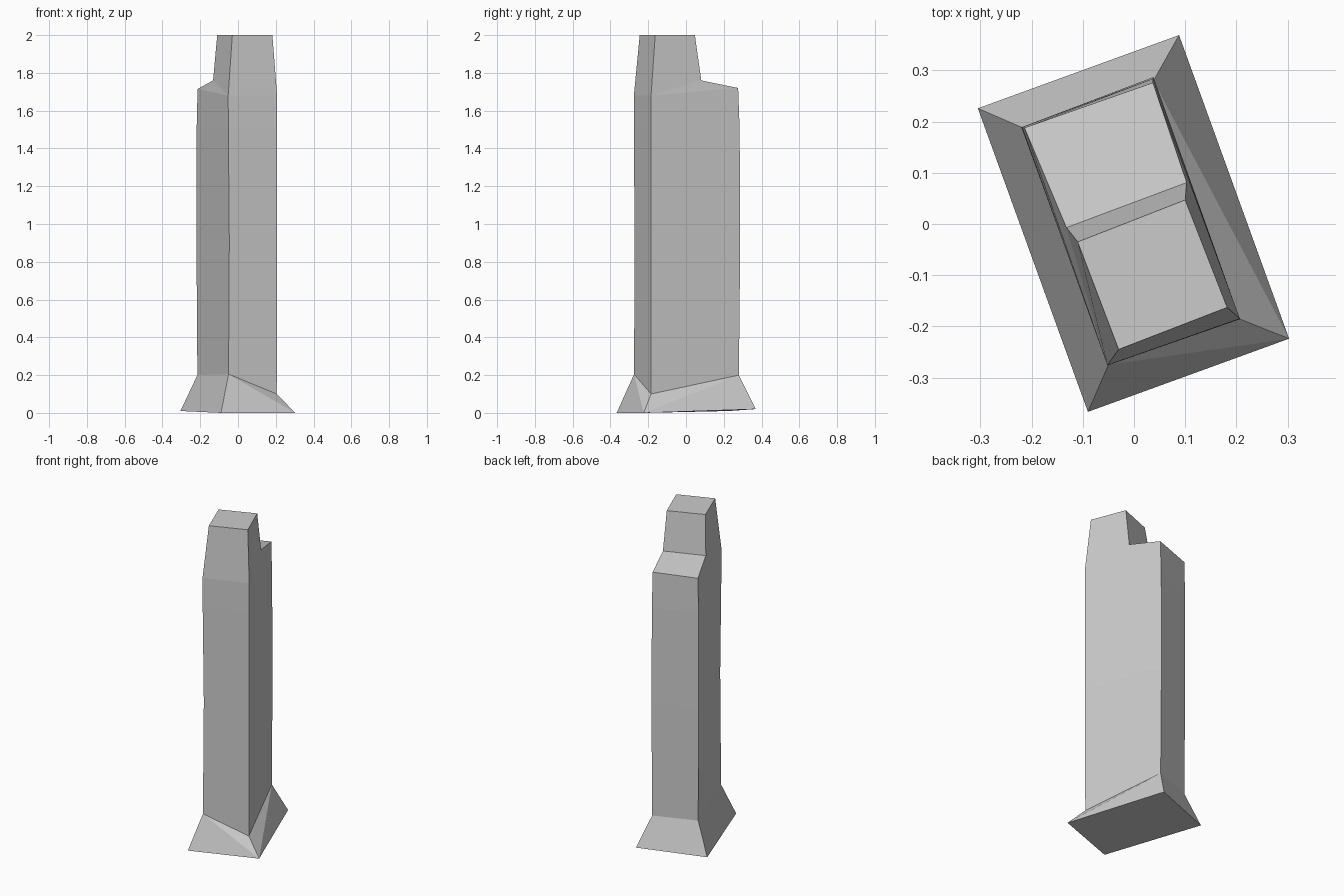
import bpy, bmesh

if "Cube" in bpy.data.objects:
    bpy.data.objects.remove(bpy.data.objects["Cube"])

# Corner order in every ring: front left, front right, back right, back left
base = [(-.09, -.367, 0), (.303, -.224, 0), (.088, .369, .02), (-.305, .226, .01)]
foot = [(-.05, -.275, .205), (.205, -.185, .10), (.038, .28, .2), (-.215, .187, .2)]
mid = [(-.046, -.272, .91), (.207, -.186, .9), (.038, .287, .9), (-.22, .189, .9)]
upper = [(-.051, -.276, 1.5), (.207, -.186, 1.5), (.037, .284, 1.5), (-.219, .189, 1.5)]
shoulder = [(-.052, -.276, 1.68), (.207, -.185, 1.68), (.037, .276, 1.72), (-.214, .188, 1.715)]
top = [(-.03, -.245, 2), (.182, -.163, 2), (.1, .047, 2), (-.11, -.035, 2)]
ledge = [(.103, .081, 1.76), (-.132, -.007, 1.76)]

bm = bmesh.new()


def ring(points):
    return [bm.verts.new(p) for p in points]


b, f, m, u, s, t, l = [ring(r) for r in (base, foot, mid, upper, shoulder, top, ledge)]

# Flared foot, with diagonals running to the low front right corner
bm.faces.new(b[::-1])
for face in ((b[0], b[1], f[0]), (b[1], f[1], f[0]),
             (b[1], f[2], f[1]), (b[1], b[2], f[2]),
             (b[2], b[3], f[3], f[2]), (b[3], b[0], f[0], f[3])):
    bm.faces.new(face)

# Shaft walls
for lo, hi in ((f, m), (m, u), (u, s)):
    for i in range(4):
        j = (i + 1) % 4
        bm.faces.new((lo[i], lo[j], hi[j], hi[i]))

# Stepped, tapered head with a sloping back ledge
for face in ((s[0], s[1], t[1], t[0]),
             (s[1], s[2], l[0]), (s[1], l[0], t[2], t[1]),
             (s[2], s[3], l[1], l[0]), (l[0], l[1], t[3], t[2]),
             (s[3], s[0], l[1]), (s[0], t[0], t[3], l[1]), t):
    bm.faces.new(face)

bmesh.ops.recalc_face_normals(bm, faces=bm.faces[:])
mesh = bpy.data.meshes.new("stone_pillar")
bm.to_mesh(mesh)
bm.free()
bpy.context.collection.objects.link(bpy.data.objects.new("stone_pillar", mesh))
